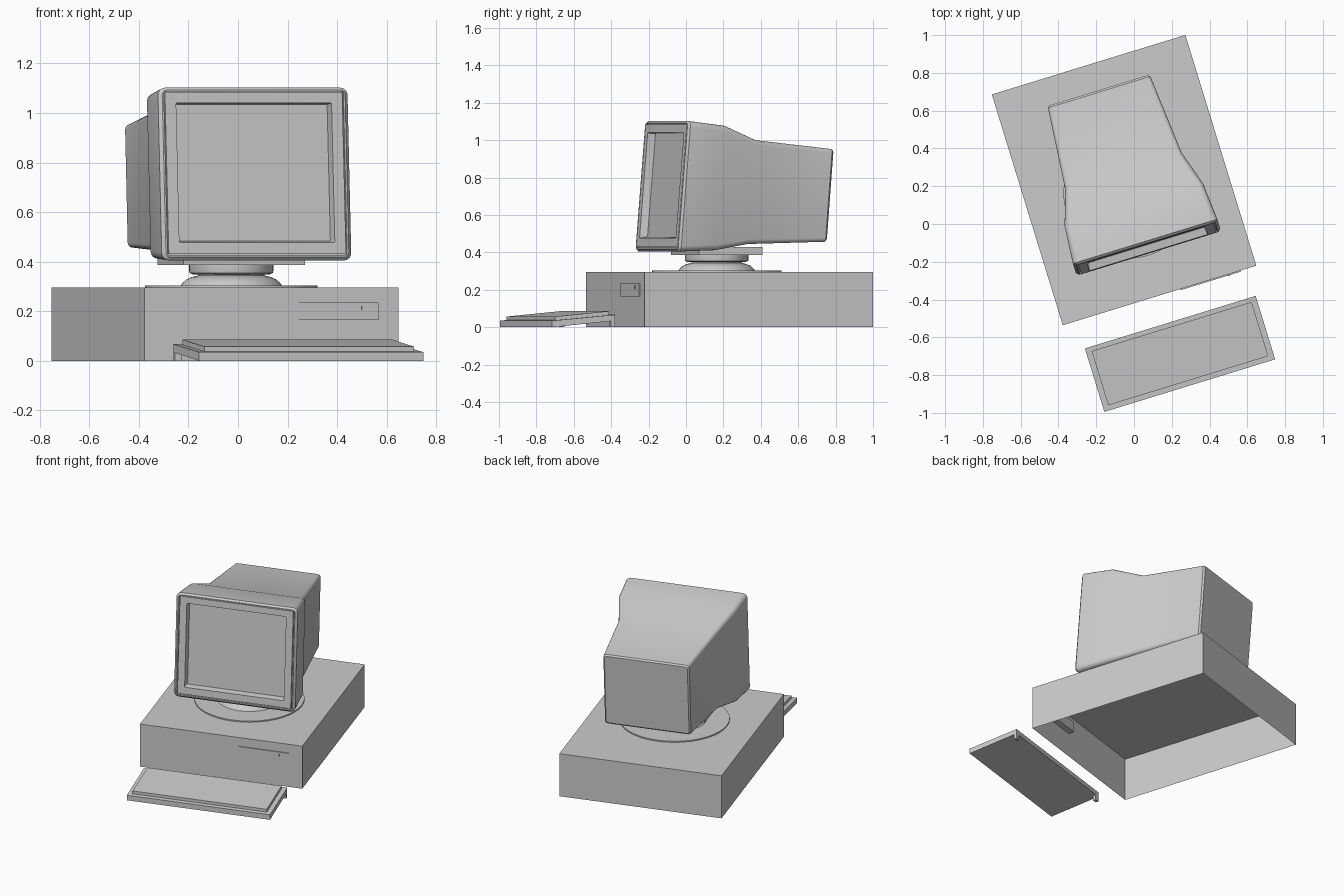
import bpy, bmesh
from math import sin, cos, pi, radians
from mathutils import Matrix

if "Cube" in bpy.data.objects:
    bpy.data.objects.remove(bpy.data.objects["Cube"])

# whole set is turned about z; parts are modelled in the case's own axes
PLACE = Matrix.Translation((-0.0525, 0.2325, 0)) @ Matrix.Rotation(radians(17.1), 4, 'Z')


def finish(name, bm, smooth=None, recalc=True):
    if recalc:
        bmesh.ops.recalc_face_normals(bm, faces=bm.faces)
    me = bpy.data.meshes.new(name)
    bm.to_mesh(me)
    bm.free()
    ob = bpy.data.objects.new(name, me)
    bpy.context.collection.objects.link(ob)
    ob.matrix_world = PLACE
    if smooth:
        bpy.ops.object.select_all(action='DESELECT')
        ob.select_set(True)
        bpy.context.view_layer.objects.active = ob
        bpy.ops.object.shade_smooth_by_angle(angle=radians(smooth))
    return ob


def box(name, x0, x1, y0, y1, z0, z1, open_bottom=False):
    bm = bmesh.new()
    bmesh.ops.create_cube(bm, size=1)
    for v in bm.verts:
        v.co = (x1 if v.co.x > 0 else x0, y1 if v.co.y > 0 else y0, z1 if v.co.z > 0 else z0)
    if open_bottom:
        low = [f for f in bm.faces if f.normal.z < -0.5]
        bmesh.ops.delete(bm, geom=low, context='FACES_ONLY')
    return finish(name, bm, recalc=not open_bottom)


def prism(name, profile, x0, x1):
    """Side profile (y, z) extruded across x."""
    bm = bmesh.new()
    a, b = ([bm.verts.new((x, y, z)) for y, z in profile] for x in (x0, x1))
    bm.faces.new(a)
    bm.faces.new(b)
    for i in range(len(a)):
        j = (i + 1) % len(a)
        bm.faces.new((a[i], a[j], b[j], b[i]))
    return finish(name, bm)


def lathe(name, profile, cx, cy, n=40):
    bm = bmesh.new()
    rings = [[bm.verts.new((cx + r * cos(2 * pi * i / n), cy + r * sin(2 * pi * i / n), z))
              for i in range(n)] for r, z in profile]
    bridge(bm, rings)
    bm.faces.new(rings[0])
    bm.faces.new(rings[-1])
    return finish(name, bm, 30)


def bridge(bm, rings):
    for a, b in zip(rings, rings[1:]):
        for i in range(len(a)):
            j = (i + 1) % len(a)
            bm.faces.new((a[i], a[j], b[j], b[i]))


def ring(bm, y_top, z_top, y_bot, z_bot, hw, r, cx=0.011, seg=4):
    """Leaning rounded-rectangle cross-section of the monitor."""
    verts = []
    zm, hh = (z_top + z_bot) / 2, (z_top - z_bot) / 2
    for k, (sx, sz) in enumerate(((1, 1), (-1, 1), (-1, -1), (1, -1))):
        for i in range(seg + 1):
            a = pi / 2 * (k + i / seg)
            x = sx * (hw - r) + r * cos(a)
            z = zm + sz * (hh - r) + r * sin(a)
            t = (z - z_bot) / (z_top - z_bot)
            verts.append(bm.verts.new((cx + x, y_bot + (y_top - y_bot) * t, z)))
    return verts


def front_ring(bm, z_top, z_bot, hw, depth, r):
    """Cross-section parallel to the leaning front face, set back by depth."""
    def y(z):
        return -0.356 + (z - 1.09) * 0.0806 + depth
    return ring(bm, y(z_top), z_top, y(z_bot), z_bot, hw, r)


# computer case: open underneath
box("computer_case", -0.536, 0.536, -0.639, 0.639, 0, 0.295, open_bottom=True)

# disk drive in the case front
box("drive_front", 0.115, 0.449, -0.645, -0.60, 0.165, 0.235)
box("drive_button", 0.378, 0.386, -0.649, -0.64, 0.205, 0.222)

# swivel stand
SX, SY = 0.004, -0.073
lathe("stand_disc", [(0.347, 0.295), (0.347, 0.303)], SX, SY)
lathe("stand_dome", [(0.205, 0.302), (0.197, 0.314), (0.182, 0.328), (0.16, 0.338),
                     (0.135, 0.344), (0.135, 0.352)], SX, SY)
lathe("stand_neck", [(0.155, 0.349), (0.168, 0.354), (0.17, 0.362), (0.17, 0.388)], SX, SY)
box("stand_plate", SX - 0.256, SX + 0.256, SY - 0.178, SY + 0.178, 0.386, 0.43)

# monitor shell, from the screen outwards and round to the back
bm = bmesh.new()
rings = [
    front_ring(bm, 1.035, 0.483, 0.322, 0.042, 0.004),   # screen
    front_ring(bm, 1.04, 0.478, 0.328, 0, 0.004),        # opening
    front_ring(bm, 1.083, 0.431, 0.374, 0, 0.004),       # frame
    front_ring(bm, 1.083, 0.431, 0.374, 0.012, 0.004),   # groove
    front_ring(bm, 1.087, 0.426, 0.379, 0.012, 0.006),
    front_ring(bm, 1.087, 0.426, 0.379, 0, 0.006),       # rim
    front_ring(bm, 1.092, 0.418, 0.386, 0, 0.02),
    ring(bm, -0.343, 1.102, -0.398, 0.405, 0.40, 0.03),  # shell
    ring(bm, -0.14, 1.077, -0.195, 0.412, 0.384, 0.03),
    ring(bm, 0.05, 1.0, 0.005, 0.445, 0.323, 0.025),
    ring(bm, 0.484, 0.953, 0.446, 0.457, 0.284, 0.02),
    ring(bm, 0.494, 0.944, 0.457, 0.467, 0.274, 0.015),  # back
]
bridge(bm, rings)
bm.faces.new(rings[0])
bm.faces.new(rings[-1])
finish("monitor", bm, 30)

# keyboard: sloping base, raised key block, two rear feet
KX, HW = 0.0125, 0.473
prism("keyboard_base", [(-1.142, 0), (-1.142, 0.035), (-0.791, 0.067), (-0.791, 0.035)],
      KX - HW, KX + HW)
prism("key_block", [(-1.115, 0.03), (-1.115, 0.057), (-0.815, 0.086), (-0.815, 0.058)],
      KX - HW + 0.03, KX + HW - 0.03)
for side, s in (("left", -1), ("right", 1)):
    xs = sorted((KX + s * HW, KX + s * (HW - 0.03)))
    box(f"keyboard_foot_{side}", *xs, -0.811, -0.791, 0, 0.04)
